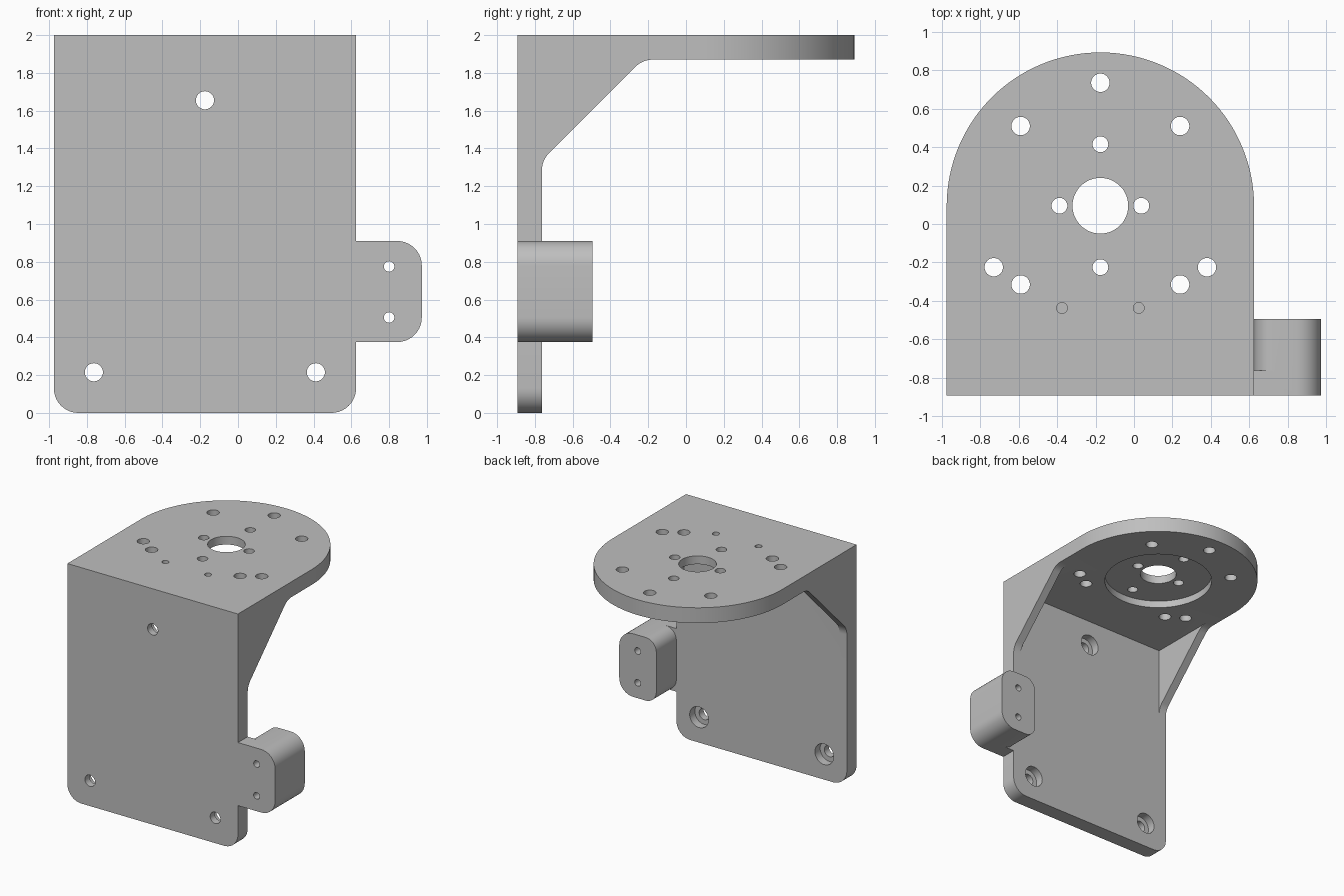
import bpy, bmesh, math
from mathutils import Vector

if "Cube" in bpy.data.objects:
    bpy.data.objects.remove(bpy.data.objects["Cube"])

X0, X1, XT = -0.975, 0.625, 0.973      # plate left, plate right, tab right
Y0, YP, YB = -0.893, -0.763, -0.495    # front face, plate back, block back
ZP, R = 1.87, 0.13                     # underside of top plate, corner radius
CX, CY = -0.175, 0.095                 # centre of the round top plate

grey = bpy.data.materials.new("grey")
grey.diffuse_color = (0.52, 0.52, 0.52, 1)
grey.use_nodes = True
grey.node_tree.nodes["Principled BSDF"].inputs["Base Color"].default_value = grey.diffuse_color


def rounded(corners, n=10):
    """Outline from (u, v, radius) corners, with arcs where radius > 0."""
    out = []
    for i, (u, v, r) in enumerate(corners):
        p = Vector((u, v))
        if r == 0:
            out.append(p)
            continue
        a = (Vector(corners[i - 1][:2]) - p).normalized()
        b = (Vector(corners[(i + 1) % len(corners)][:2]) - p).normalized()
        h = a.angle(b) / 2
        c = p + (a + b).normalized() * r / math.sin(h)
        d = r / math.tan(h)
        s, e, w = p + a * d - c, p + b * d - c, math.pi - 2 * h
        for k in range(n + 1):
            t = k / n
            out.append(c + (s * math.sin((1 - t) * w) + e * math.sin(t * w)) / math.sin(w))
    return out


def circle(u, v, r, n=40):
    return [(u + r * math.cos(2 * math.pi * k / n), v + r * math.sin(2 * math.pi * k / n))
            for k in range(n)]


def prism(name, pts, axis, lo, hi):
    """Extrude an outline along one axis from lo to hi."""
    def place(p, w):
        return {"x": (w, p[0], p[1]), "y": (p[0], w, p[1]), "z": (p[0], p[1], w)}[axis]
    bm = bmesh.new()
    a = [bm.verts.new(place(p, lo)) for p in pts]
    b = [bm.verts.new(place(p, hi)) for p in pts]
    bm.faces.new(a)
    bm.faces.new(b)
    for i in range(len(a)):
        j = (i + 1) % len(a)
        bm.faces.new((a[i], a[j], b[j], b[i]))
    bmesh.ops.recalc_face_normals(bm, faces=bm.faces)
    me = bpy.data.meshes.new(name)
    bm.to_mesh(me)
    bm.free()
    me.materials.append(grey)
    ob = bpy.data.objects.new(name, me)
    bpy.context.scene.collection.objects.link(ob)
    return ob


def combine(target, tool, operation):
    """Apply a boolean and remove the tool."""
    m = target.modifiers.new("combine", "BOOLEAN")
    m.operation, m.solver, m.object = operation, "EXACT", tool
    bpy.context.view_layer.objects.active = target
    bpy.ops.object.modifier_apply(modifier=m.name)
    bpy.data.objects.remove(tool)


# front plate with rounded lower corners
bracket = prism("bracket", rounded([(X0, 0, R), (X1, 0, R), (X1, ZP, 0), (X0, ZP, 0)]),
                "y", Y0, YP)

# top plate with half-round back
arc = [(CX + 0.8 * math.cos(math.pi * k / 64), 0.093 + 0.8 * math.sin(math.pi * k / 64))
       for k in range(65)]
top = prism("top_plate", [(X0, Y0), (X1, Y0)] + [(X1, 0.093)] + arc[1:-1] + [(X0, 0.093)],
            "z", ZP, 2)
combine(bracket, top, "UNION")

# side gussets
web = rounded([(-0.8, 1.0, 0), (YP, 1.0, 0), (YP, 1.337, R), (-0.23, ZP, R),
               (0, ZP, 0), (0, 1.95, 0), (-0.8, 1.95, 0)])
for lo, hi in ((X0, X0 + 0.07), (X1 - 0.07, X1)):
    combine(bracket, prism("gusset", web, "x", lo, hi), "UNION")

# side tab and the thick block behind it
tab = rounded([(0.5, 0.375, 0), (XT, 0.375, R), (XT, 0.91, R), (0.5, 0.91, 0)])
combine(bracket, prism("tab", tab, "y", Y0, YP), "UNION")
block = rounded([(X1, 0.375, 0.1), (XT, 0.375, R), (XT, 0.91, R), (X1, 0.91, 0.1)])
combine(bracket, prism("block", block, "y", YP, YB), "UNION")

# pocket under the top plate and the centre hole
cuts = [(circle(CX, CY, 0.43, 64), "z", 1.8, 1.93),
        (circle(CX, CY, 0.145, 48), "z", 1.8, 2.1)]
# large mounting holes
for x, y in ((0, 0.735), (0.415, 0.51), (0.555, -0.225), (0.415, -0.315)):
    for s in ((1, -1) if x else (1,)):
        cuts.append((circle(CX + s * x, y, 0.048), "z", 1.8, 2.1))
# small holes around the centre
for x, y in ((-0.213, 0), (0.213, 0), (0, 0.32), (0, -0.32)):
    cuts.append((circle(CX + x, CY + y, 0.041), "z", 1.8, 2.1))
# blind pin holes
for s in (1, -1):
    cuts.append((circle(CX + s * 0.2, -0.437, 0.028, 24), "z", 1.91, 2.1))
# counterbored holes in the front plate
for x, z in ((CX, 1.655), (-0.763, 0.215), (0.412, 0.215)):
    cuts.append((circle(x, z, 0.048), "y", -1, -0.7))
    cuts.append((circle(x, z, 0.088), "y", -0.833, -0.7))
# holes through the tab block
for z in (0.505, 0.775):
    cuts.append((circle(0.8, z, 0.028, 24), "y", -1, -0.4))
for c in cuts:
    combine(bracket, prism("cutter", *c), "DIFFERENCE")

# smooth the curved walls, keep edges sharp
bpy.ops.object.select_all(action="DESELECT")
bracket.select_set(True)
bpy.context.view_layer.objects.active = bracket
bpy.ops.object.shade_smooth_by_angle(angle=math.radians(30))
